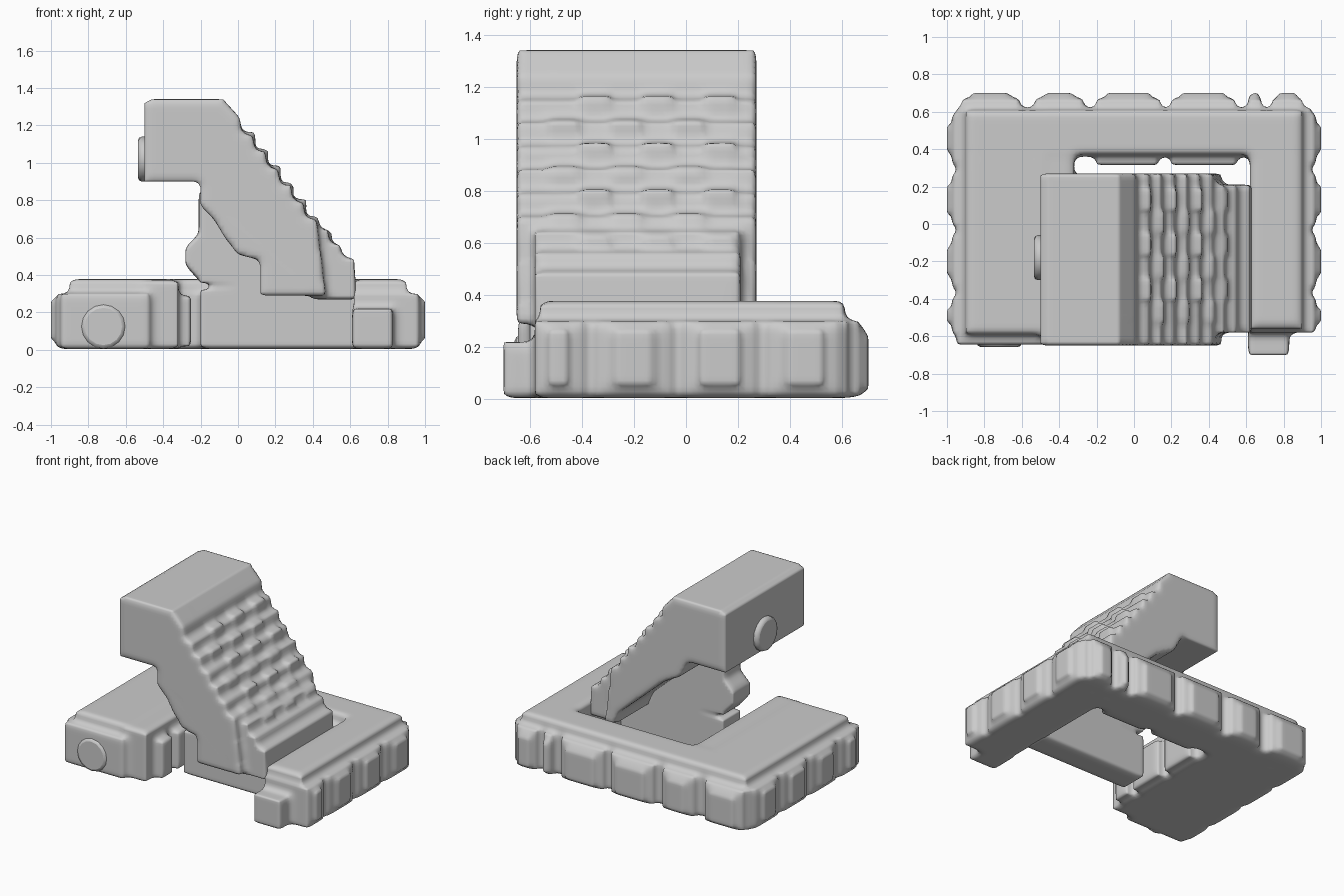
import bpy, bmesh, math

if "Cube" in bpy.data.objects:
    bpy.data.objects.remove(bpy.data.objects["Cube"])


def add_box(bm, x0, x1, y0, y1, z0, z1):
    verts = bmesh.ops.create_cube(bm, size=1)["verts"]
    for v in verts:
        v.co.x = x0 + (v.co.x + 0.5) * (x1 - x0)
        v.co.y = y0 + (v.co.y + 0.5) * (y1 - y0)
        v.co.z = z0 + (v.co.z + 0.5) * (z1 - z0)


def add_profile(bm, pts, y0, y1):
    face = bm.faces.new([bm.verts.new((x, y0, z)) for x, z in pts])
    ext = bmesh.ops.extrude_face_region(bm, geom=[face])["geom"]
    for v in ext:
        if isinstance(v, bmesh.types.BMVert):
            v.co.y = y1
    bmesh.ops.recalc_face_normals(bm, faces=bm.faces[:])


def finish(name, bm, soft=3, voxel=0.02):
    # Overlapping blocks are fused and softened into one lumpy skin
    me = bpy.data.meshes.new(name)
    bm.to_mesh(me)
    bm.free()
    ob = bpy.data.objects.new(name, me)
    bpy.context.collection.objects.link(ob)
    re = ob.modifiers.new("fuse", 'REMESH')
    re.mode = 'VOXEL'
    re.voxel_size = voxel
    re.use_smooth_shade = True
    sm = ob.modifiers.new("soften", 'SMOOTH')
    sm.factor = 0.5
    sm.iterations = soft
    return ob


# U-shaped base: left block, back bar and right bar
bm = bmesh.new()
add_box(bm, -0.95, -0.47, -0.645, 0.61, 0.005, 0.30)
add_box(bm, -0.90, -0.47, -0.59, 0.60, 0.2, 0.378)
add_box(bm, -0.50, -0.32, -0.60, 0.45, 0.005, 0.375)
add_box(bm, -0.95, 0.95, 0.36, 0.62, 0.005, 0.30)
add_box(bm, -0.90, 0.90, 0.37, 0.61, 0.2, 0.378)
add_box(bm, 0.62, 0.95, -0.58, 0.61, 0.005, 0.30)
add_box(bm, 0.62, 0.90, -0.56, 0.60, 0.2, 0.378)
# Lumps along the outer sides, each with a smaller crown
for y0, y1 in ((-0.58, -0.40), (-0.33, -0.07), (0.0, 0.26), (0.33, 0.58)):
    for s in (-1, 1):
        for d, e, z0, z1 in ((0.975, 0, 0.02, 0.30), (1.0, 0.06, 0.06, 0.26)):
            add_box(bm, min(s * 0.8, s * d), max(s * 0.8, s * d), y0 + e, y1 - e, z0, z1)
for x0, x1 in ((-0.92, -0.61), (-0.53, -0.27), (-0.20, 0.14), (0.20, 0.54), (0.61, 0.68), (0.74, 0.90)):
    add_box(bm, x0, x1, 0.5, 0.675, 0.01, 0.30)
    e = min(0.06, (x1 - x0) * 0.25)
    add_box(bm, x0 + e, x1 - e, 0.5, 0.70, 0.04, 0.25)
# Lumps along the inner sides
for x0, x1 in ((-0.20, 0.13), (0.20, 0.55)):
    add_box(bm, x0, x1, 0.315, 0.5, 0.01, 0.30)
for y0, y1 in ((-0.50, -0.38), (-0.32, -0.06), (0.0, 0.26)):
    add_box(bm, -0.45, -0.25, y0, y1, 0.02, 0.29)
# Small end lump on the right bar
add_box(bm, 0.61, 0.83, -0.70, -0.5, 0.005, 0.22)
finish("base_frame", bm, soft=4)

# Sloping stepped arm with a thick overhanging head
bm = bmesh.new()
steps = []
for i in range(7):
    x, z = 0.01 + i * 0.068, 1.24 - i * 0.09
    steps += [(x, z), (x + 0.012, z - 0.085)]
top = [(-0.50, 0.90), (-0.50, 1.32), (-0.46, 1.34), (-0.08, 1.34)] + steps
skirt = [(0.47, 0.29), (0.12, 0.29), (0.12, 0.48), (0.0, 0.51), (-0.07, 0.60),
         (-0.13, 0.70), (-0.20, 0.77), (-0.20, 0.90)]
slope = [(0.47, 0.29), (0.40, 0.29), (0.36, 0.38), (0.0, 0.70), (-0.13, 0.77), (-0.20, 0.90)]
add_profile(bm, top + slope, -0.65, 0.27)
# Deeper side wall along the front edge
add_profile(bm, top + skirt, -0.65, -0.50)
# Narrower toe meeting the right bar
add_profile(bm, [(0.40, 0.27), (0.40, 0.66), (0.48, 0.64), (0.49, 0.57), (0.55, 0.56),
                 (0.56, 0.50), (0.62, 0.49), (0.635, 0.27)], -0.58, 0.21)
# Staggered lumps on the steps
for i in range(1, 8):
    x, z = 0.01 + i * 0.068, 1.24 - i * 0.09
    for k in range(3):
        y = -0.47 + k * 0.24 + (0.12 if i % 2 else 0)
        add_box(bm, x - 0.07, x + 0.015, y - 0.055, y + 0.055, z - 0.08, z + 0.015)
finish("stepped_arm", bm, soft=2)

# Central upright web under the arm
bm = bmesh.new()
add_box(bm, -0.20, 0.66, -0.34, -0.14, 0.005, 0.32)
add_profile(bm, [(-0.20, 0.36), (-0.28, 0.45), (-0.28, 0.55), (-0.21, 0.62), (-0.21, 0.85),
                 (0.0, 0.80), (0.38, 0.45), (0.38, 0.28), (0.0, 0.28), (0.0, 0.34)], -0.34, -0.14)
finish("support_web", bm)


# Rounded end studs on the left block and head
def stud(name, centre, axis, radius, depth):
    rot = (math.pi / 2, 0, 0) if axis == 'Y' else (0, math.pi / 2, 0)
    bpy.ops.mesh.primitive_cylinder_add(vertices=16, radius=radius, depth=depth,
                                        location=centre, rotation=rot)
    ob = bpy.context.object
    ob.name = name
    bev = ob.modifiers.new("round", 'BEVEL')
    bev.width = 0.02
    bev.segments = 2
    bpy.ops.object.shade_smooth_by_angle()


stud("left_stud", (-0.72, -0.60, 0.125), 'Y', 0.12, 0.115)
stud("head_stud", (-0.49, -0.18, 1.02), 'X', 0.12, 0.09)
